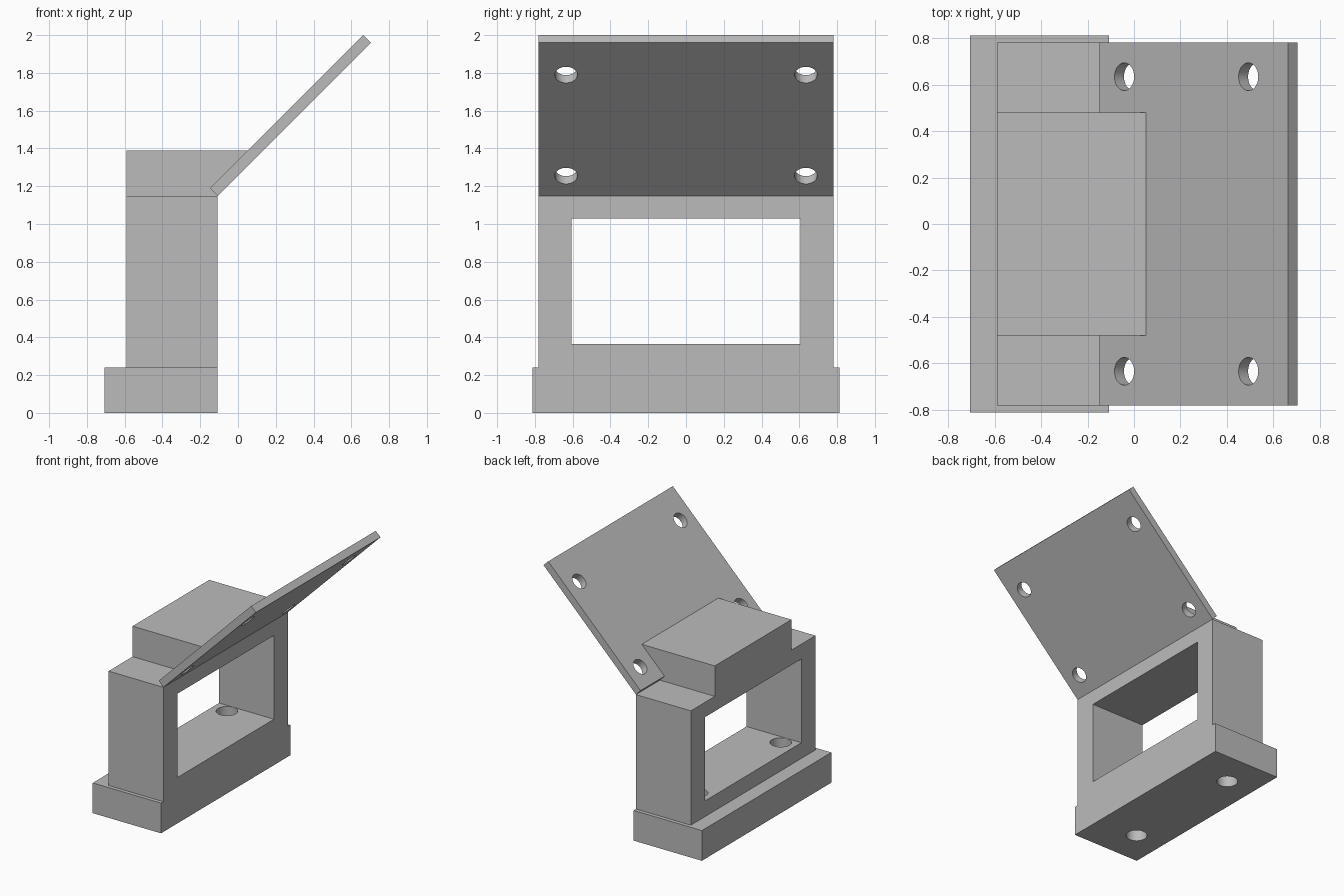
import bpy
import bmesh
from math import radians
from mathutils import Matrix

default_cube = bpy.data.objects.get("Cube")
if default_cube:
    bpy.data.objects.remove(default_cube, do_unlink=True)

# Single plain grey for the whole bracket
grey = bpy.data.materials.new("plain_grey")
grey.use_nodes = True
grey.diffuse_color = (0.5, 0.5, 0.5, 1)
grey.node_tree.nodes["Principled BSDF"].inputs["Base Color"].default_value = (0.5, 0.5, 0.5, 1)


def add_object(name, bm):
    bmesh.ops.recalc_face_normals(bm, faces=bm.faces)
    mesh = bpy.data.meshes.new(name)
    bm.to_mesh(mesh)
    bm.free()
    mesh.materials.append(grey)
    obj = bpy.data.objects.new(name, mesh)
    bpy.context.collection.objects.link(obj)
    return obj


def extrude_profile(name, profile, half_width):
    """Extrude an (x, z) outline symmetrically along y."""
    bm = bmesh.new()
    face = bm.faces.new([bm.verts.new((x, -half_width, z)) for x, z in profile])
    result = bmesh.ops.extrude_face_region(bm, geom=[face])
    moved = [v for v in result["geom"] if isinstance(v, bmesh.types.BMVert)]
    bmesh.ops.translate(bm, verts=moved, vec=(0, 2 * half_width, 0))
    return add_object(name, bm)


def box(name, x0, x1, z0, z1, half_width):
    return extrude_profile(name, [(x0, z0), (x1, z0), (x1, z1), (x0, z1)], half_width)


def drill(center, radius, length, tilt=0):
    bm = bmesh.new()
    place = Matrix.Translation(center) @ Matrix.Rotation(radians(tilt), 4, "Y")
    bmesh.ops.create_cone(bm, cap_ends=True, segments=40, radius1=radius,
                          radius2=radius, depth=length, matrix=place)
    return add_object("drill", bm)


def cut(obj, cutters):
    """Subtract the cutters, then discard them."""
    bpy.ops.object.select_all(action="DESELECT")
    bpy.context.view_layer.objects.active = obj
    obj.select_set(True)
    for cutter in cutters:
        cutter.hide_render = True
        mod = obj.modifiers.new("cut", "BOOLEAN")
        mod.operation = "DIFFERENCE"
        mod.solver = "EXACT"
        mod.object = cutter
        bpy.ops.object.modifier_apply(modifier=mod.name)
        bpy.data.objects.remove(cutter, do_unlink=True)
    bpy.ops.object.shade_smooth_by_angle(angle=radians(30))


def base_drills():
    return [drill((-0.465, side * 0.525, 0.2), 0.078, 0.7) for side in (-1, 1)]


back, front = -0.59, -0.108
base_top, frame_top = 0.24, 1.148

# Foot with two mounting holes
base = box("base", -0.708, front, 0, base_top, 0.812)
cut(base, base_drills())

# Upright frame with a rectangular window, holes continue through its sill
frame = box("window_frame", back, front, base_top, frame_top, 0.782)
window = box("window", back - 0.1, front + 0.1, 0.365, 1.03, 0.605)
cut(frame, [window] + base_drills())

# Block on the frame, with a sloped front that carries the plate
extrude_profile("plate_support",
                [(back, frame_top), (front, frame_top), (-0.148, 1.19),
                 (0.052, 1.39), (back, 1.39)], 0.481)

# Tilted plate with four screw holes
plate = extrude_profile("tilted_plate",
                        [(front, frame_top), (0.705, 1.96), (0.663, 2.0), (-0.148, 1.19)],
                        0.782)
cut(plate, [drill((x, side * 0.635, z), 0.06, 0.3, -45)
            for x, z in ((-0.021, 1.275), (0.514, 1.81)) for side in (-1, 1)])
